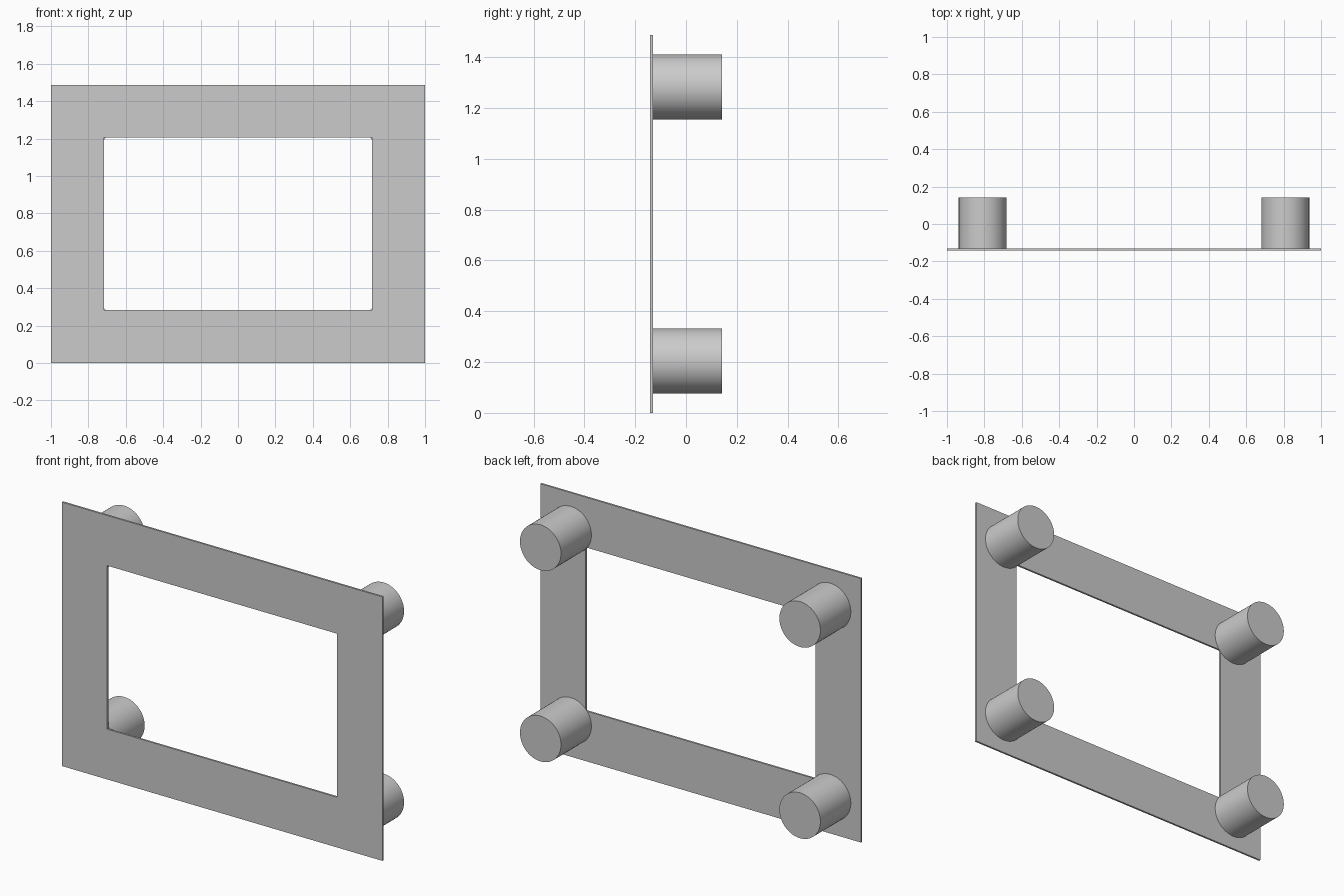
import bpy, bmesh, math

if "Cube" in bpy.data.objects:
    bpy.data.objects.remove(bpy.data.objects["Cube"], do_unlink=True)

HEIGHT = 1.488
FRONT, BACK_OF_PLATE, BACK = -0.141, -0.13, 0.141
MID = HEIGHT / 2

grey = bpy.data.materials.new("plain grey")
grey.use_nodes = True
colour = (0.6, 0.6, 0.6, 1)
grey.diffuse_color = colour
grey.node_tree.nodes["Principled BSDF"].inputs["Base Color"].default_value = colour


def rectangle(bm, half_x, half_z):
    corners = ((-1, -1), (1, -1), (1, 1), (-1, 1))
    return [bm.verts.new((sx * half_x, FRONT, MID + sz * half_z)) for sx, sz in corners]


# Thin rectangular frame with an open middle
bm = bmesh.new()
outer = rectangle(bm, 1, MID)
inner = rectangle(bm, 0.717, 0.461)
ring = []
for i in range(4):
    j = (i + 1) % 4
    ring.append(bm.faces.new((outer[i], outer[j], inner[j], inner[i])))
result = bmesh.ops.extrude_face_region(bm, geom=ring, use_keep_orig=True)
moved = [v for v in result["geom"] if isinstance(v, bmesh.types.BMVert)]
bmesh.ops.translate(bm, verts=moved, vec=(0, BACK_OF_PLATE - FRONT, 0))
bmesh.ops.recalc_face_normals(bm, faces=bm.faces[:])
mesh = bpy.data.meshes.new("frame_plate")
bm.to_mesh(mesh)
bm.free()
plate = bpy.data.objects.new("frame_plate", mesh)
bpy.context.collection.objects.link(plate)
mesh.materials.append(grey)

# Round standoff behind each corner
for side, sx in (("left", 1), ("right", -1)):
    for level, sz in (("lower", -1), ("upper", 1)):
        bpy.ops.mesh.primitive_cylinder_add(
            vertices=64, radius=0.128, depth=BACK - BACK_OF_PLATE,
            location=(sx * 0.809, (BACK + BACK_OF_PLATE) / 2, MID + sz * 0.539),
            rotation=(math.pi / 2, 0, 0))
        post = bpy.context.object
        post.name = f"{level}_{side}_standoff"
        post.data.materials.append(grey)
        bpy.ops.object.shade_smooth_by_angle(angle=math.radians(40))
